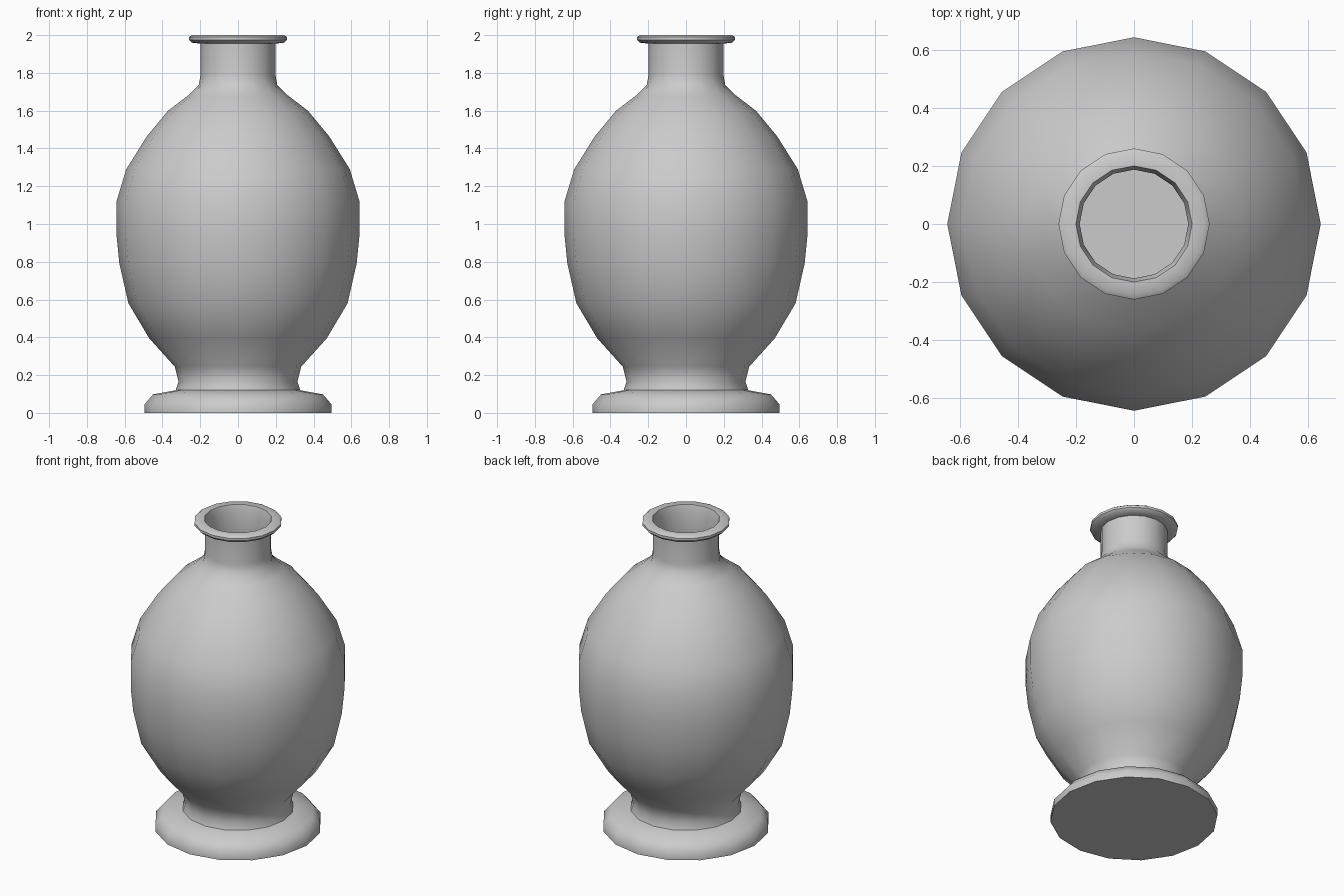
import bpy, bmesh, math

if "Cube" in bpy.data.objects:
    bpy.data.objects.remove(bpy.data.objects["Cube"])

SIDES = 16

# Outer silhouette (radius, height): foot, waist, belly, shoulder, neck, lip
outer = [(0.495, 0), (0.495, 0.045), (0.45, 0.098), (0.33, 0.12), (0.315, 0.165),
         (0.335, 0.245), (0.47, 0.395), (0.58, 0.58), (0.628, 0.79), (0.643, 0.94),
         (0.643, 1.12), (0.592, 1.29), (0.482, 1.465), (0.37, 1.60), (0.265, 1.68),
         (0.208, 1.735), (0.198, 1.79), (0.198, 1.955), (0.245, 1.96), (0.26, 1.975),
         (0.26, 1.99), (0.245, 2.0), (0.2, 2.0)]
# Inner wall: thin offset of the body, from the mouth down to the floor
wall = 0.011
inner = [(r - wall, z) for r, z in reversed(outer[4:18])]


def lathe(name, profile):
    """Spin a profile round z, closing both ends with a flat cap."""
    bm = bmesh.new()
    rings = []
    for r, z in profile:
        rings.append([bm.verts.new((r * math.cos(a), r * math.sin(a), z))
                      for a in (2 * math.pi * i / SIDES for i in range(SIDES))])
    for low, high in zip(rings, rings[1:]):
        for i in range(SIDES):
            j = (i + 1) % SIDES
            bm.faces.new((low[i], low[j], high[j], high[i]))
    bm.faces.new(rings[0][::-1])
    bm.faces.new(rings[-1])
    mesh = bpy.data.meshes.new(name)
    bm.to_mesh(mesh)
    bm.free()
    obj = bpy.data.objects.new(name, mesh)
    bpy.context.collection.objects.link(obj)
    return obj


# Vase
vase = lathe("vase", outer + inner)
bpy.context.view_layer.objects.active = vase
vase.select_set(True)
bpy.ops.object.shade_smooth_by_angle(angle=math.radians(40))
